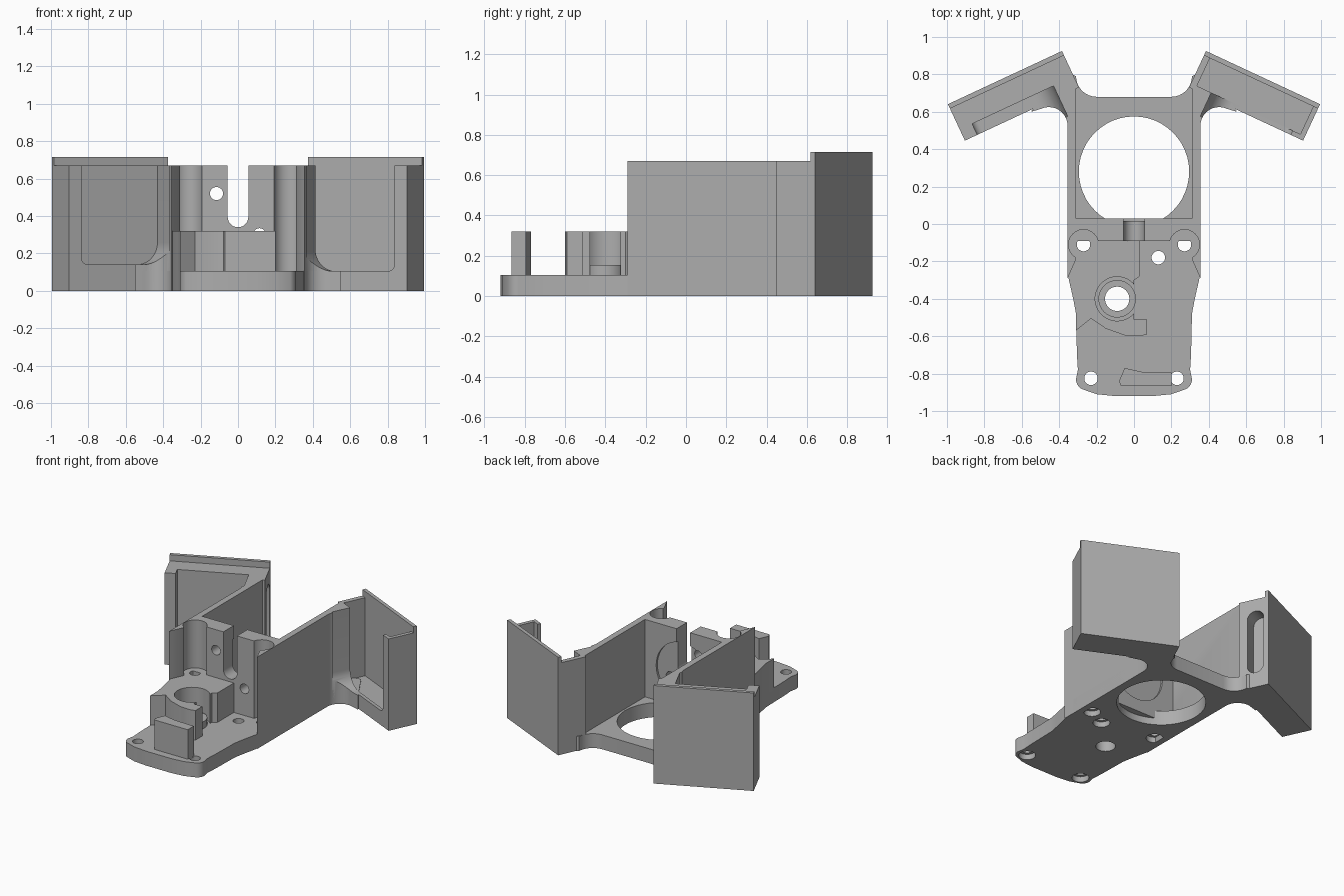
import bpy, bmesh
from math import radians, sin, cos, pi
from mathutils import Matrix, Vector

if "Cube" in bpy.data.objects:
    bpy.data.objects.remove(bpy.data.objects["Cube"], do_unlink=True)

grey = bpy.data.materials.new("plain_grey")
grey.use_nodes = True
grey.diffuse_color = (0.42, 0.42, 0.42, 1)
grey.node_tree.nodes["Principled BSDF"].inputs["Base Color"].default_value = grey.diffuse_color


def finish_mesh(name, bm):
    bmesh.ops.recalc_face_normals(bm, faces=bm.faces)
    mesh = bpy.data.meshes.new(name)
    bm.to_mesh(mesh)
    bm.free()
    mesh.materials.append(grey)
    obj = bpy.data.objects.new(name, mesh)
    bpy.context.collection.objects.link(obj)
    return obj


def prism(name, points, low, high, frame=Matrix()):
    """Extrude a flat outline from low to high along the frame's own z."""
    bm = bmesh.new()
    face = bm.faces.new([bm.verts.new((x, y, low)) for x, y in points])
    top = bmesh.ops.extrude_face_region(bm, geom=[face])["geom"]
    bmesh.ops.translate(bm, vec=(0, 0, high - low),
                        verts=[g for g in top if isinstance(g, bmesh.types.BMVert)])
    bm.transform(frame)
    return finish_mesh(name, bm)


def box(name, x, y, z, frame=Matrix()):
    return prism(name, [(x[0], y[0]), (x[1], y[0]), (x[1], y[1]), (x[0], y[1])], *z, frame)


def arc(cx, cy, r, start, end, steps=12):
    angles = [radians(start + (end - start) * i / steps) for i in range(steps + 1)]
    return [(cx + r * cos(a), cy + r * sin(a)) for a in angles]


def disc(cx, cy, r, low, high, frame=Matrix()):
    return prism("disc", arc(cx, cy, r, 0, 360, 48)[:-1], low, high, frame)


def combine(obj, other, operation="DIFFERENCE"):
    mod = obj.modifiers.new("combine", "BOOLEAN")
    mod.operation, mod.solver, mod.object = operation, "EXACT", other
    bpy.context.view_layer.update()
    with bpy.context.temp_override(object=obj, active_object=obj):
        bpy.ops.object.modifier_apply(modifier=mod.name)
    bpy.data.objects.remove(other, do_unlink=True)


def smooth(obj):
    bpy.ops.object.select_all(action="DESELECT")
    obj.select_set(True)
    bpy.context.view_layer.objects.active = obj
    bpy.ops.object.shade_smooth_by_angle(angle=radians(28))


# outlines stood upright: x across, profile y becomes height, depth runs along -y
UPRIGHT = Matrix.Rotation(pi / 2, 4, "X")
flare = [(0.355, 0.46)] + arc(0.455, 0.525, 0.1, 180, 65, 10) + [(0.55, 0.60)]
waist = [(0.31, -0.48), (0.325, -0.4), (0.35, -0.29), (0.355, -0.2)]

# base plate with rear crossbar
half = ([(0.1, -0.92), (0.2, -0.91)] + arc(0.25, -0.83, 0.06, -60, 0, 6)
        + [(0.3, -0.78), (0.305, -0.7)] + waist + flare + [(0.42, 0.82), (0.33, 0.80)]
        + arc(0.2, 0.79, 0.11, 0, -90, 8))
base = prism("base_plate", half + [(-x, y) for x, y in reversed(half)], 0, 0.105)
side_profile = [(0.03, 0.06), (0.59, 0.06), (0.63, 0.12), (0.03, 0.12)]
along_x = Matrix(((0, 0, 1, 0), (1, 0, 0, 0), (0, 1, 0, 0), (0, 0, 0, 1)))
combine(base, prism("floor_pocket", side_profile, -0.31, 0.31, along_x))
combine(base, disc(0, 0.28, 0.295, -0.1, 0.2))
combine(base, disc(-0.09, -0.4, 0.065, -0.1, 0.2))
for x, y in [(-0.27, -0.11), (0.27, -0.11), (0.13, -0.18), (-0.23, -0.825), (0.23, -0.825)]:
    combine(base, disc(x, y, 0.036, -0.1, 0.2))
    combine(base, disc(x, y, 0.056, -0.1, 0.04))
smooth(base)


# side wall and angled tray, one each side
def side_arm(name, s, lip):
    mirror = Matrix.Diagonal((s, 1, 1, 1))
    a = radians(25)
    u, v = Vector((cos(a), -sin(a), 0)), Vector((-sin(a), -cos(a), 0))
    tray = Matrix.Identity(4)
    for i in range(3):
        tray[i][0], tray[i][1] = u[i], v[i]
    tray = mirror @ Matrix.Translation((0.385, 0.925, 0)) @ tray
    # upright frames across and along the tray
    across = tray @ UPRIGHT
    along = tray @ along_x

    arm = prism(name, [(0.31, -0.19), (0.355, -0.29)] + flare + [(0.43, 0.78), (0.31, 0.76)],
                0, 0.67, mirror)
    combine(arm, box("tray_body", (0, 0.673), (0, 0.215), (0, 0.67), tray), "UNION")
    combine(arm, box("back_panel", (0, 0.673), (0, 0.026), (0, 0.715), tray), "UNION")
    combine(arm, box("pocket", (0.035, 0.645), (0.026, 0.19), (0.1, 0.9), tray))
    opening = ([(0.12, 0.9)] + arc(0.24, lip + 0.12, 0.12, 180, 270)
               + arc(0.56, lip + 0.04, 0.04, 270, 360, 6) + [(0.6, 0.9)])
    combine(arm, prism("front_opening", opening, -0.33, -0.15, across))
    slot = arc(0.095, 0.52, 0.06, 0, 180) + arc(0.095, 0.17, 0.06, 180, 360)
    combine(arm, prism("end_slot", slot, -0.12, 0.1, along))
    combine(arm, disc(0.27 * s, -0.11, 0.08, 0.32 if s < 0 else 0.1, 0.9))
    smooth(arm)


side_arm("left_wall_and_tray", 1, 0.105)
side_arm("right_wall_and_tray", -1, 0.14)

# slotted cross wall
wall = box("cross_wall", (-0.315, 0.315), (-0.09, 0.03), (0.05, 0.67))
notch = [(0.055, 0.9), (-0.055, 0.9)] + arc(0, 0.395, 0.055, 180, 360)
combine(wall, prism("notch", notch, -0.2, 0.2, UPRIGHT))
for x, z in [(-0.115, 0.52), (0.115, 0.3)]:
    combine(wall, disc(x, z, 0.035, -0.2, 0.2, UPRIGHT))
combine(wall, disc(-0.27, -0.11, 0.08, 0.32, 0.9))
combine(wall, disc(0.27, -0.11, 0.08, 0.1, 0.9))
combine(wall, disc(0, 0.36, 0.22, -0.1, -0.015, UPRIGHT))
smooth(wall)

# bearing holder with open bore
holder = prism("bearing_holder",
               [(0.03, -0.08), (0.03, -0.28), (0, -0.30), (0, -0.51), (0.07, -0.51),
                (0.07, -0.59), (0.03, -0.6), (-0.05, -0.595), (-0.15, -0.56), (-0.23, -0.505),
                (-0.31, -0.57)] + [(-x, y) for x, y in waist] + [(-0.355, -0.08)], 0.09, 0.32)
combine(holder, disc(-0.09, -0.4, 0.118, 0, 0.5))
combine(holder, disc(-0.27, -0.11, 0.036, 0, 0.5))
smooth(holder)

# low collar inside the bore
collar = disc(-0.09, -0.4, 0.1, 0.09, 0.155)
collar.name = "bore_collar"
combine(collar, disc(-0.09, -0.4, 0.065, 0, 0.3))
smooth(collar)

# front stop block
prism("front_stop", [(-0.08, -0.84), (-0.05, -0.77), (0.04, -0.79), (0.2, -0.795),
                     (0.2, -0.865), (-0.07, -0.865)], 0.09, 0.32)
